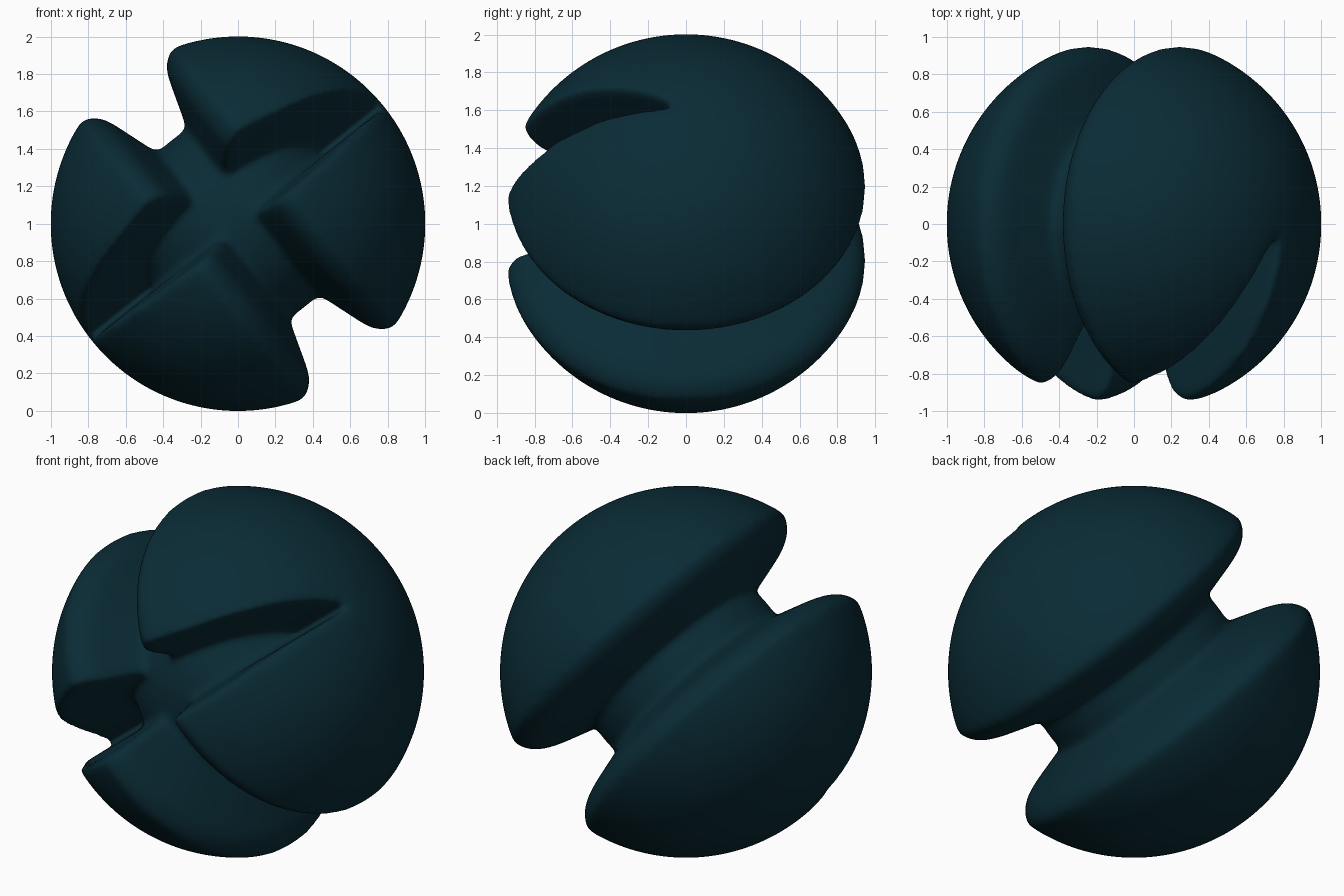
import bpy, bmesh, math
from mathutils import Matrix

if "Cube" in bpy.data.objects:
    bpy.data.objects.remove(bpy.data.objects["Cube"])


def make_object(name, bm):
    bmesh.ops.recalc_face_normals(bm, faces=bm.faces)
    mesh = bpy.data.meshes.new(name)
    bm.to_mesh(mesh)
    bm.free()
    obj = bpy.data.objects.new(name, mesh)
    bpy.context.collection.objects.link(obj)
    return obj


def sphere(name, radius):
    bm = bmesh.new()
    bmesh.ops.create_icosphere(bm, subdivisions=6, radius=radius)
    return make_object(name, bm)


def ring(name, profile, steps=128):
    # closed (axial, radius) profile revolved around local x
    bm = bmesh.new()
    rows = []
    for i in range(steps):
        a = 2 * math.pi * (i + 0.37) / steps
        rows.append([bm.verts.new((s, r * math.cos(a), r * math.sin(a))) for s, r in profile])
    n = len(profile)
    for i in range(steps):
        a, b = rows[i], rows[(i + 1) % steps]
        for j in range(n):
            k = (j + 1) % n
            bm.faces.new((a[j], a[k], b[k], b[j]))
    return make_object(name, bm)


def prism(name, outline, half):
    # (y, z) outline extruded along local x
    bm = bmesh.new()
    face = bm.faces.new([bm.verts.new((-half, y, z)) for y, z in outline])
    ext = bmesh.ops.extrude_face_region(bm, geom=[face])
    verts = [v for v in ext["geom"] if isinstance(v, bmesh.types.BMVert)]
    bmesh.ops.translate(bm, verts=verts, vec=(2 * half, 0, 0))
    return make_object(name, bm)


# Outer ball and helpers; the groove wall flares into a rounded lip
ball = sphere("grooved_ball", 1.0)
core = sphere("core_helper", 0.57)
wall = [(0.10, 0.56), (0.19, 0.83), (0.215, 0.885), (0.255, 0.925), (0.31, 0.955), (0.40, 0.99), (0.40, 1.1)]
full_groove = ring("full_groove_cutter", wall + [(-s, r) for s, r in reversed(wall)])
front_groove = prism("front_groove_cutter",
                     [(-0.04, 0.0), (-0.2, 0.105), (-0.39, 0.195), (-0.6, 0.275),
                      (-0.75, 0.325), (-0.85, 0.38), (-0.95, 0.48), (-1.1, 0.68),
                      (-1.1, -0.08), (-0.9, -0.03), (-0.5, 0.0)], 1.2)
helpers = [full_groove, front_groove, core]

# Cut the grooves, restore the core, then soften every edge
for helper, op in zip(helpers, ("DIFFERENCE", "DIFFERENCE", "UNION")):
    helper.hide_render = True
    mod = ball.modifiers.new(helper.name, "BOOLEAN")
    mod.object, mod.operation, mod.solver = helper, op, "EXACT"
remesh = ball.modifiers.new("remesh", "REMESH")
remesh.mode, remesh.voxel_size = "VOXEL", 0.017
soft = ball.modifiers.new("soften", "SMOOTH")
soft.factor, soft.iterations = 0.5, 30

# Bake the modifiers and remove helpers
graph = bpy.context.evaluated_depsgraph_get()
mesh = bpy.data.meshes.new_from_object(ball.evaluated_get(graph))
ball.modifiers.clear()
ball.data = mesh
for helper in helpers:
    bpy.data.objects.remove(helper)

# Tilt the groove and stand the ball on the ground
mesh.transform(Matrix.Translation((0, 0, 1)) @ Matrix.Rotation(math.radians(-38.5), 4, "Y")
               @ Matrix.Scale(1.002, 4))
for p in mesh.polygons:
    p.use_smooth = True

mat = bpy.data.materials.new("dark_teal")
mat.diffuse_color = (0.003, 0.024, 0.036, 1)
mat.use_nodes = True
mat.node_tree.nodes["Principled BSDF"].inputs["Base Color"].default_value = mat.diffuse_color
mesh.materials.clear()
mesh.materials.append(mat)
